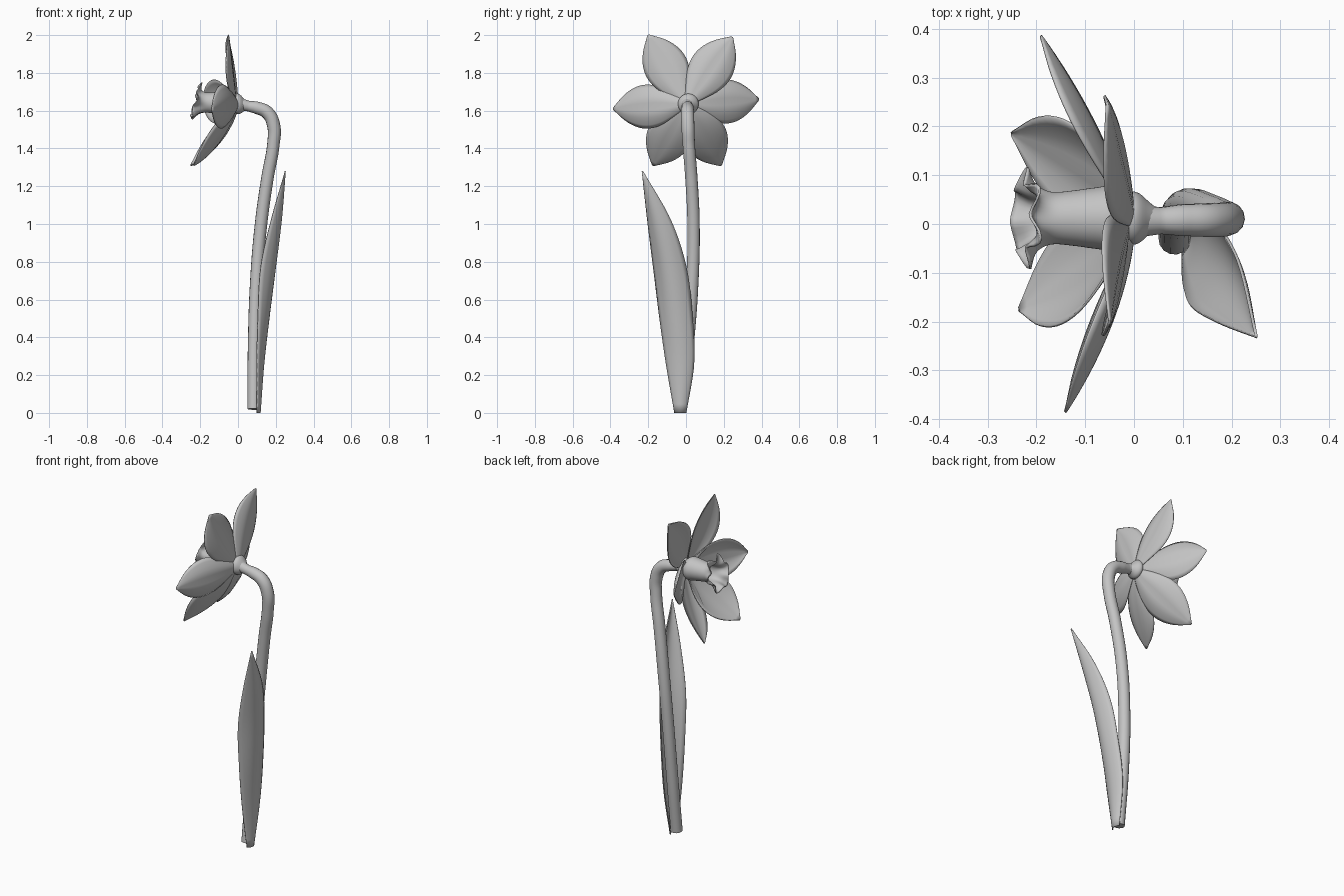
import bpy, math
from mathutils import Vector

if "Cube" in bpy.data.objects:
    bpy.data.objects.remove(bpy.data.objects["Cube"])

grey = bpy.data.materials.new("light_grey")
grey.diffuse_color = (0.55, 0.55, 0.55, 1)
grey.use_nodes = True
grey.node_tree.nodes["Principled BSDF"].inputs["Base Color"].default_value = grey.diffuse_color


def smooth_keys(keys, t):
    """Catmull-Rom through evenly spaced keys (numbers or vectors)."""
    n = len(keys) - 1
    i = min(int(t * n), n - 1)
    f = t * n - i
    b, c = keys[i], keys[i + 1]
    a = keys[i - 1] if i > 0 else b * 2 - c
    d = keys[i + 2] if i + 2 <= n else c * 2 - b
    return (b * 2 + (c - a) * f + (a * 2 - b * 5 + c * 4 - d) * f * f
            + (b * 3 - a - c * 3 + d) * f ** 3) * 0.5


def sheet(name, rows, closed=False, thick=0.0):
    """Skin rows of points into a smooth surface."""
    m = len(rows[0])
    faces = []
    for i in range(len(rows) - 1):
        for j in range(m if closed else m - 1):
            k = (j + 1) % m
            faces.append((i * m + j, i * m + k, (i + 1) * m + k, (i + 1) * m + j))
    me = bpy.data.meshes.new(name)
    me.from_pydata([p for r in rows for p in r], [], faces)
    me.materials.append(grey)
    for p in me.polygons:
        p.use_smooth = True
    ob = bpy.data.objects.new(name, me)
    bpy.context.collection.objects.link(ob)
    if thick:
        mod = ob.modifiers.new("thickness", "SOLIDIFY")
        mod.thickness = thick
        mod.offset = 0
    return ob


# Stem: bent round tube, ending behind the flower
path = [(0.083, -0.03, 0.02, 1.0), (0.085, 0.008, 0.35, 1.0), (0.097, 0.034, 0.7, 1.0),
        (0.122, 0.04, 1.0, 1.0), (0.157, 0.028, 1.25, 1.0), (0.187, 0.015, 1.42, 1.0),
        (0.189, 0.01, 1.52, 1.06), (0.155, 0.008, 1.59, 1.06), (0.1, 0.008, 1.615, 1.0),
        (0.055, 0.007, 1.624, 0.85), (0.01, 0.006, 1.635, 1.0)]
cu = bpy.data.curves.new("stem", "CURVE")
cu.dimensions = "3D"
cu.bevel_depth = 0.033
cu.bevel_resolution = 5
cu.use_fill_caps = True
cu.resolution_u = 8
sp = cu.splines.new("BEZIER")
sp.bezier_points.add(len(path) - 1)
for bp, (x, y, z, r) in zip(sp.bezier_points, path):
    bp.co = (x, y, z)
    bp.radius = r
    bp.handle_left_type = bp.handle_right_type = "AUTO"
cu.materials.append(grey)
stem = bpy.data.objects.new("stem", cu)
bpy.context.collection.objects.link(stem)

# Leaf: left edge, bulging middle and right edge, evenly spaced in height
left = [Vector(p) for p in [(0.1, -0.06, 0.0), (0.1, -0.105, 0.26), (0.105, -0.14, 0.51),
                            (0.12, -0.172, 0.77), (0.175, -0.203, 1.02), (0.25, -0.232, 1.28)]]
mid = [Vector(p) for p in [(0.117, -0.03, 0.0), (0.136, -0.03, 0.26), (0.163, -0.06, 0.51),
                           (0.195, -0.1, 0.77), (0.226, -0.155, 1.02), (0.25, -0.23, 1.28)]]
right = [Vector(p) for p in [(0.103, 0.0, 0.0), (0.115, 0.042, 0.26), (0.14, 0.034, 0.51),
                             (0.17, 0.002, 0.77), (0.215, -0.08, 1.02), (0.25, -0.228, 1.28)]]
rows = []
for i in range(29):
    a, b, c = (smooth_keys(k, i / 28) for k in (left, mid, right))
    rows.append([a * ((1 - s) * (1 - 2 * s)) + b * (4 * s * (1 - s)) + c * (s * (2 * s - 1))
                 for s in [j / 10 for j in range(11)]])
sheet("leaf", rows, thick=0.006)

# Six petals: tip position, depth of the middle, cupping of the edges
C = Vector((0, 0.005, 1.635))
widths = [0.025, 0.065, 0.1, 0.115, 0.105, 0.068, 0.004]
petals = [((-0.05, -0.2, 2.0), -0.02, 0.035), ((-0.055, 0.245, 1.99), -0.022, 0.035),
          ((-0.19, 0.385, 1.66), -0.07, 0.045), ((-0.25, 0.185, 1.31), -0.085, 0.04),
          ((-0.235, -0.175, 1.31), -0.08, 0.04), ((-0.14, -0.385, 1.61), -0.045, 0.045)]
for n, (tip, depth, cup) in enumerate(petals):
    tip = Vector(tip)
    u = Vector((0, tip.y - C.y, tip.z - C.z))
    length = u.length
    u.normalize()
    side = Vector((1, 0, 0)).cross(u)
    layer = 0.005 if n % 2 else -0.005
    base = C + u * 0.02 + Vector((-0.005 + layer, 0, 0))
    middle = C + u * (length * 0.52) + Vector((depth + layer, 0, 0))
    rows = []
    for i in range(21):
        t = i / 20
        p = base * ((1 - t) * (1 - 2 * t)) + middle * (4 * t * (1 - t)) + tip * (t * (2 * t - 1))
        w = smooth_keys(widths, t)
        row = []
        for j in range(13):
            s = j / 6 - 1
            dx = -cup * s * s * (w / 0.115) - 0.006 * math.exp(-20 * s * s) * math.sin(math.pi * t)
            row.append(p + side * (w * s) + Vector((dx, 0, 0)))
        rows.append(row)
    sheet("petal_%d" % (n + 1), rows, thick=0.005)


def lathe(name, profile, thick=0.0, tilt=0.0, ripple=0.0, smooth=1):
    """Turn (x, radius, centre height) round the flower axis, with a frilled end."""
    keys = [Vector(p) for p in profile]
    steps = (len(keys) - 1) * smooth
    rows = []
    for i in range(steps + 1):
        t = i / steps
        x, r, cz = smooth_keys(keys, t)
        f = max(0, (t - 0.55) / 0.45) ** 2
        row = []
        for j in range(48):
            a = 2 * math.pi * j / 48
            wave = math.cos(6 * a + 0.6) * f * ripple
            rr = r * (1 + wave)
            row.append((x + tilt * f * rr * math.sin(a) + 0.05 * wave,
                        0.012 + rr * math.cos(a), cz + rr * math.sin(a)))
        rows.append(row)
    return sheet(name, rows, True, thick)


# Trumpet with a frilled, flaring rim
lathe("trumpet", [(-0.005, 0.03, 1.637), (-0.04, 0.062, 1.638), (-0.08, 0.06, 1.64),
                  (-0.125, 0.054, 1.641), (-0.17, 0.051, 1.643), (-0.205, 0.064, 1.647),
                  (-0.225, 0.09, 1.652)], 0.005, 0.27, 0.17, 5)

# Swollen base behind the petals
lathe("flower_base", [(0.045, 0.022, 1.626), (0.03, 0.034, 1.63), (0.012, 0.05, 1.634),
                      (-0.005, 0.054, 1.636), (-0.02, 0.04, 1.637), (-0.025, 0.001, 1.637)],
      smooth=3)
